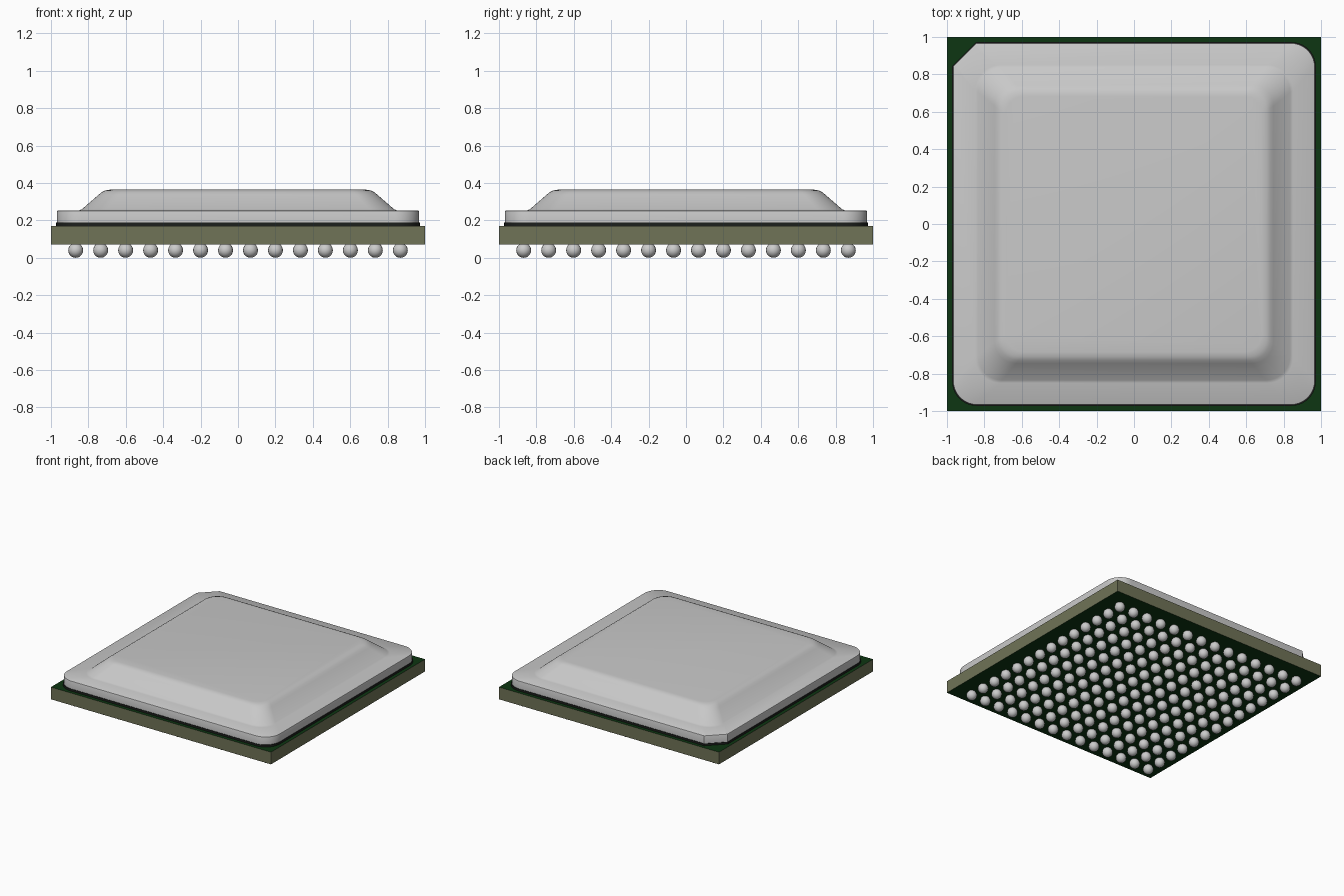
import bpy, bmesh, math
from mathutils import Matrix

cube = bpy.data.objects.get("Cube")
if cube:
    bpy.data.objects.remove(cube, do_unlink=True)


def material(name, r, g, b):
    m = bpy.data.materials.new(name)
    m.use_nodes = True
    m.diffuse_color = (r, g, b, 1)
    m.node_tree.nodes["Principled BSDF"].inputs["Base Color"].default_value = (r, g, b, 1)
    return m


metal = material("lid grey", 0.58, 0.58, 0.58)
solder = material("solder silver", 0.6, 0.6, 0.6)
green = material("dark green mask", 0.004, 0.037, 0.006)
olive = material("olive board edge", 0.16, 0.172, 0.095)
black = material("seal black", 0.012, 0.014, 0.012)


def finish(bm, name, mats, smooth_angle=None):
    bmesh.ops.recalc_face_normals(bm, faces=bm.faces)
    mesh = bpy.data.meshes.new(name)
    bm.to_mesh(mesh)
    bm.free()
    for m in mats:
        mesh.materials.append(m)
    ob = bpy.data.objects.new(name, mesh)
    bpy.context.collection.objects.link(ob)
    if smooth_angle:
        bpy.ops.object.select_all(action='DESELECT')
        ob.select_set(True)
        bpy.context.view_layer.objects.active = ob
        bpy.ops.object.shade_smooth_by_angle(angle=math.radians(smooth_angle))
    return ob


def outline(half, radius, cut, z, steps=10):
    """Square ring with rounded corners; the back right one can be cut straight."""
    pts = []
    for k in range(4):
        mid = math.pi / 4 + k * math.pi / 2
        cx = math.copysign(half - radius, math.cos(mid))
        cy = math.copysign(half - radius, math.sin(mid))
        for i in range(steps + 1):
            t = i / steps
            if cut and k == 1:
                pts.append((-half + cut * (1 - t), half - cut * t, z))
            else:
                a = (k + t) * math.pi / 2
                pts.append((cx + radius * math.cos(a), cy + radius * math.sin(a), z))
    return pts


def loft(name, rows, mat, angle):
    bm = bmesh.new()
    rings = [[bm.verts.new(p) for p in outline(*row)] for row in rows]
    n = len(rings[0])
    for low, high in zip(rings, rings[1:]):
        for i in range(n):
            j = (i + 1) % n
            bm.faces.new((low[i], low[j], high[j], high[i]))
    bm.faces.new(rings[0][::-1])
    bm.faces.new(rings[-1])
    return finish(bm, name, [mat], angle)


# Board: green faces above and below, olive edges
bm = bmesh.new()
bmesh.ops.create_cube(bm, size=1, matrix=Matrix.Translation((0, 0, 0.121)) @ Matrix.Diagonal((2, 2, 0.1, 1)))
bm.normal_update()
for f in bm.faces:
    f.material_index = 0 if abs(f.normal.z) > 0.5 else 1
finish(bm, "circuit_board", [green, olive])

# Dark seal between board and lid
loft("lid_seal", [(0.972, 0.13, 0.128, 0.17), (0.972, 0.13, 0.128, 0.188)], black, 30)

# Stamped metal lid: flat rim, sloped walls, raised plateau
loft("heat_spreader_lid", [
    (0.968, 0.13, 0.125, 0.186),
    (0.968, 0.13, 0.125, 0.245),
    (0.966, 0.128, 0.124, 0.25),
    (0.961, 0.124, 0.121, 0.253),
    (0.85, 0.135, 0, 0.253),
    (0.835, 0.13, 0, 0.259),
    (0.745, 0.115, 0, 0.337),
    (0.728, 0.11, 0, 0.351),
    (0.71, 0.105, 0, 0.36),
    (0.685, 0.1, 0, 0.364),
], metal, 35)

# Grid of solder balls under the board
bm = bmesh.new()
count, pitch, r = 14, 0.1335, 0.04
for i in range(count):
    for j in range(count):
        x, y = ((k - (count - 1) / 2) * pitch for k in (i, j))
        bmesh.ops.create_uvsphere(bm, u_segments=16, v_segments=10, radius=r,
                                  matrix=Matrix.Translation((x, y, r)))
finish(bm, "solder_balls", [solder], 60)
